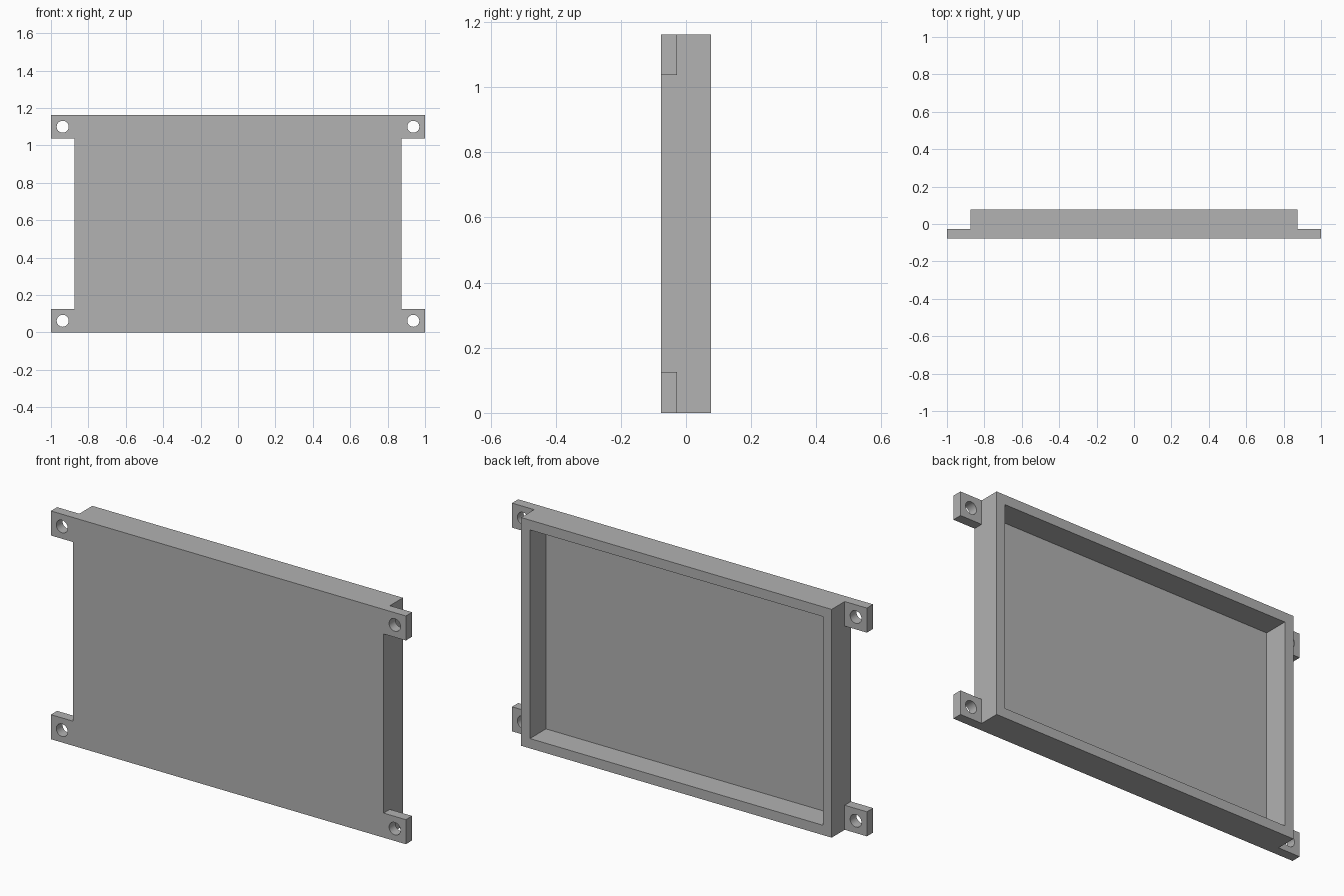
import bpy
import math

cube = bpy.data.objects.get("Cube")
if cube:
    bpy.data.objects.remove(cube, do_unlink=True)

# Overall sizes
HEIGHT, DEPTH = 1.1625, 0.155
BODY_HALF = 0.875
TAB, TAB_THICK = 0.125, 0.05
WALL, FLOOR = 0.05, 0.026
HOLE_RADIUS = 0.032
FRONT, BACK = -DEPTH / 2, DEPTH / 2

grey = bpy.data.materials.new("mid_grey")
grey.use_nodes = True
colour = (0.445, 0.445, 0.445, 1)
grey.diffuse_color = colour
grey.node_tree.nodes["Principled BSDF"].inputs["Base Color"].default_value = colour


def box(name, low, high):
    """Box between two opposite corners."""
    bpy.ops.mesh.primitive_cube_add(size=1)
    obj = bpy.context.object
    obj.name = name
    for v in obj.data.vertices:
        v.co = [h if c > 0 else l for c, l, h in zip(v.co, low, high)]
    obj.data.materials.append(grey)
    return obj


def combine(target, tool, operation):
    """Apply a boolean and remove the tool object."""
    mod = target.modifiers.new(operation.title(), 'BOOLEAN')
    mod.operation, mod.object, mod.solver = operation, tool, 'EXACT'
    bpy.context.view_layer.objects.active = target
    bpy.ops.object.modifier_apply(modifier=mod.name)
    bpy.data.objects.remove(tool, do_unlink=True)


# Shallow tray standing upright, open at the back
tray = box("tray_cover", (-BODY_HALF, FRONT, 0), (BODY_HALF, BACK, HEIGHT))

# Corner mounting tabs, flush with the front face
corners = [(sx, z) for sx in (-1, 1) for z in (0, HEIGHT - TAB)]
for sx, z in corners:
    x_in, x_out = sx * (BODY_HALF - WALL / 2), sx * (BODY_HALF + TAB)
    tab = box("mounting_tab", (min(x_in, x_out), FRONT, z),
              (max(x_in, x_out), FRONT + TAB_THICK, z + TAB))
    combine(tray, tab, 'UNION')

# Rear cavity
inner = BODY_HALF - WALL
cavity = box("cavity_cutter", (-inner, FRONT + FLOOR, WALL),
             (inner, BACK + WALL, HEIGHT - WALL))
combine(tray, cavity, 'DIFFERENCE')

# Screw holes through the tabs
for sx, z in corners:
    bpy.ops.mesh.primitive_cylinder_add(
        vertices=32, radius=HOLE_RADIUS, depth=DEPTH * 2,
        location=(sx * (BODY_HALF + TAB / 2), 0, z + TAB / 2),
        rotation=(math.pi / 2, 0, 0))
    hole = bpy.context.object
    hole.data.materials.append(grey)
    combine(tray, hole, 'DIFFERENCE')

bpy.ops.object.select_all(action='DESELECT')
tray.select_set(True)
bpy.context.view_layer.objects.active = tray
bpy.ops.object.shade_smooth_by_angle(angle=math.radians(30))
